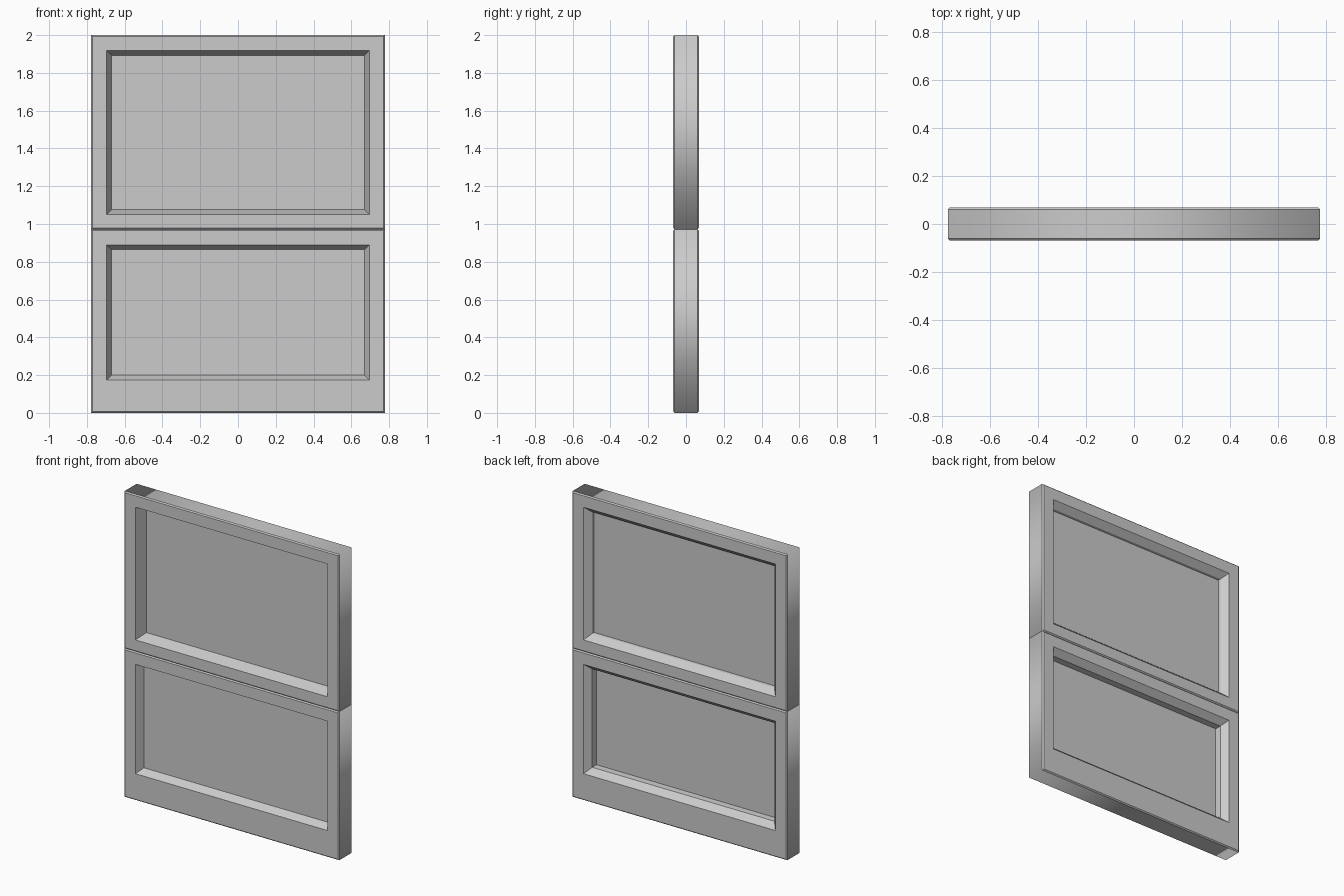
import bpy, bmesh

cube = bpy.data.objects.get("Cube")
if cube:
    bpy.data.objects.remove(cube, do_unlink=True)

grey = bpy.data.materials.new("plain grey")
grey.use_nodes = True
grey.diffuse_color = (0.6, 0.6, 0.6, 1)
grey.node_tree.nodes["Principled BSDF"].inputs["Base Color"].default_value = (0.6, 0.6, 0.6, 1)

HALF_W, HALF_T, OPEN_W = 0.777, 0.068, 0.695
BEVEL = 0.007


def leaf(name, bottom, top, open_bottom, open_top, pane_y):
    """One door leaf: a frame with splayed recesses on both sides of a thin pane."""
    outer = (HALF_W, bottom, top)
    opening = (OPEN_W, open_bottom, open_top)
    # (rectangle, inset, y) from the front pane, round the frame, to the back pane
    sections = [
        (opening, 0.026, pane_y - 0.002),
        (opening, 0, -HALF_T),
        (outer, BEVEL, -HALF_T),
        (outer, 0, BEVEL - HALF_T),
        (outer, 0, HALF_T - BEVEL),
        (outer, BEVEL, HALF_T),
        (opening, 0, HALF_T),
        (opening, 0.036, HALF_T - 0.04),
        (opening, 0.038, pane_y + 0.002),
    ]
    bm = bmesh.new()
    rings = []
    for (w, low, high), inset, y in sections:
        x, z0, z1 = w - inset, low + inset, high - inset
        rings.append([bm.verts.new(p) for p in
                      ((-x, y, z0), (x, y, z0), (x, y, z1), (-x, y, z1))])
    # Bridge neighbouring sections and close the pane
    for i, (a, b) in enumerate(zip(rings, rings[1:])):
        for j in range(4):
            k = (j + 1) % 4
            face = bm.faces.new((a[j], a[k], b[k], b[j]))
            face.smooth = i == 3  # soft shading round the outer edge only
    bm.faces.new(rings[0])
    bm.faces.new(rings[-1])
    bmesh.ops.recalc_face_normals(bm, faces=bm.faces)
    mesh = bpy.data.meshes.new(name)
    bm.to_mesh(mesh)
    bm.free()
    mesh.materials.append(grey)
    bpy.context.collection.objects.link(bpy.data.objects.new(name, mesh))


leaf("upper_leaf", 0.972, 2.0, 1.05, 1.918, 0.01)
leaf("lower_leaf", 0.0, 0.972, 0.175, 0.89, -0.015)
